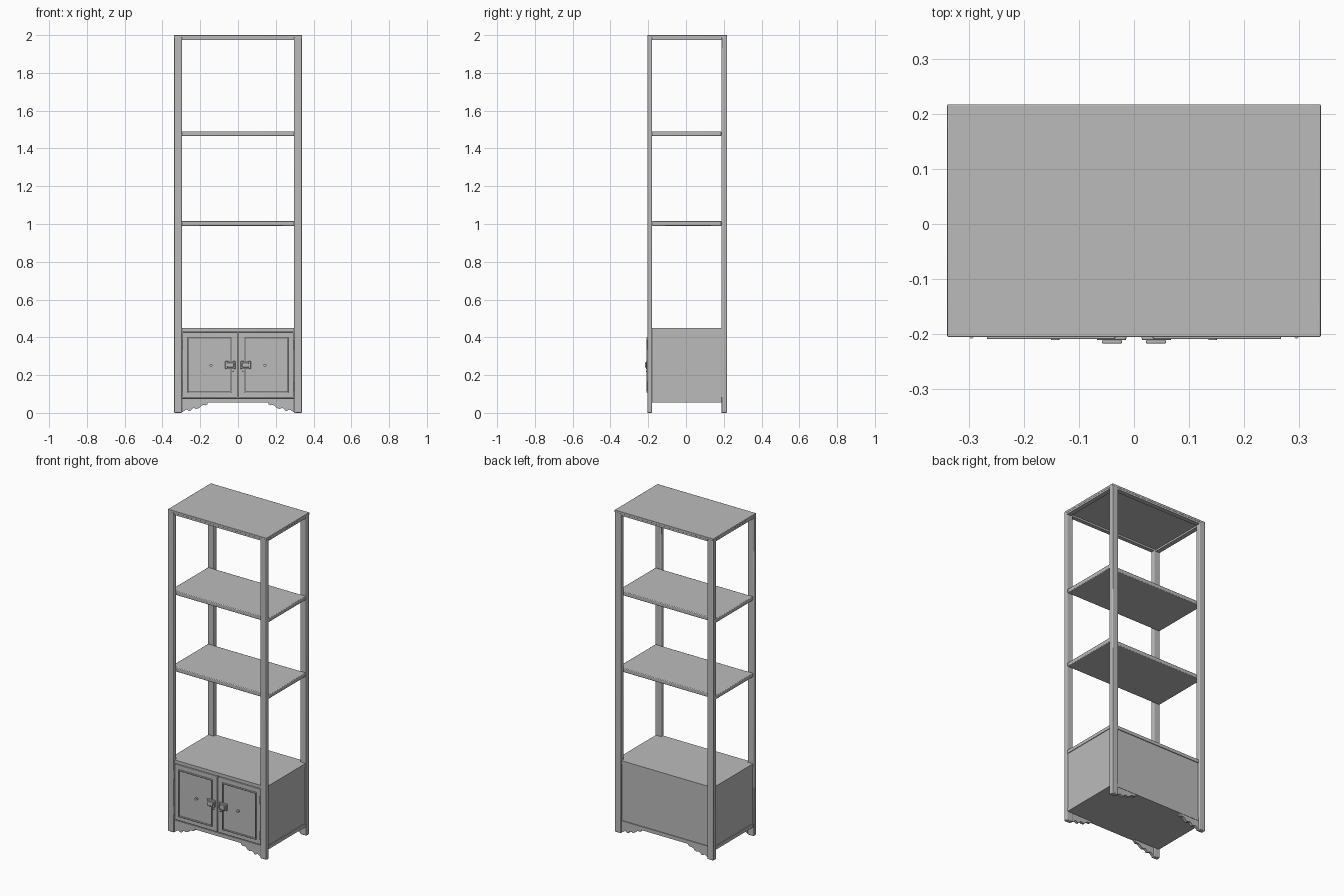
import bpy, bmesh, math

if "Cube" in bpy.data.objects:
    bpy.data.objects.remove(bpy.data.objects["Cube"])

grey = bpy.data.materials.new("grey_paint")
grey.diffuse_color = (0.5, 0.5, 0.5, 1)
grey.use_nodes = True
grey.node_tree.nodes["Principled BSDF"].inputs["Base Color"].default_value = grey.diffuse_color


def finish(ob, bevel=0.0, segments=2):
    ob.data.materials.append(grey)
    if bevel:
        m = ob.modifiers.new("bevel", 'BEVEL')
        m.width, m.segments = bevel, segments
    bpy.ops.object.select_all(action='DESELECT')
    ob.select_set(True)
    bpy.context.view_layer.objects.active = ob
    bpy.ops.object.shade_smooth_by_angle(angle=math.radians(35))
    return ob


def box(name, x0, x1, y0, y1, z0, z1, bevel=0.0, segments=2):
    bpy.ops.mesh.primitive_cube_add(size=1)
    ob = bpy.context.object
    ob.name = name
    for v in ob.data.vertices:
        v.co = (x1 if v.co.x > 0 else x0, y1 if v.co.y > 0 else y0, z1 if v.co.z > 0 else z0)
    return finish(ob, bevel, segments)


def rod(name, loc, radius, depth, axis, sides=12):
    rot = (math.pi / 2, 0, 0) if axis == 'y' else (0, 0, 0)
    bpy.ops.mesh.primitive_cylinder_add(vertices=sides, radius=radius, depth=depth, location=loc, rotation=rot)
    ob = bpy.context.object
    ob.name = name
    return finish(ob)


def prism(name, outline, y0, y1):
    """Extrude an xz outline from y0 to y1."""
    bm = bmesh.new()
    face = bm.faces.new([bm.verts.new((x, y0, z)) for x, z in outline])
    ext = bmesh.ops.extrude_face_region(bm, geom=[face])
    for v in ext["geom"]:
        if isinstance(v, bmesh.types.BMVert):
            v.co.y = y1
    bmesh.ops.recalc_face_normals(bm, faces=bm.faces)
    me = bpy.data.meshes.new(name)
    bm.to_mesh(me)
    bm.free()
    ob = bpy.data.objects.new(name, me)
    bpy.context.collection.objects.link(ob)
    return finish(ob)


def span(s, a, b):
    return sorted((s * a, s * b))


W, WI = 0.339, 0.297            # outer and inner half width
YF, YFI, YBI, YB = -0.205, -0.18, 0.187, 0.217

# Corner posts
for s in (-1, 1):
    box("front_post", *span(s, WI, W), YF, YFI, 0, 1.99, 0.004)
    box("back_post", *span(s, WI, W), YBI, YB, 0, 1.99, 0.004)

# Top board with rails beneath its edges
box("top_board", -W, W, YF, YB, 1.986, 2.0, 0.002)
box("top_front_rail", -WI, WI, YF + 0.001, YFI, 1.975, 1.988)
box("top_back_rail", -WI, WI, YBI, YB - 0.001, 1.975, 1.988)
for s in (-1, 1):
    box("top_side_rail", *span(s, 0.31, W - 0.001), YFI, YBI, 1.975, 1.988)

# Open shelves
for z in (0.99, 1.466):
    box("shelf", -0.336, 0.336, YFI, YBI, z, z + 0.025, 0.004)

# Cabinet carcass
box("cabinet_top", -0.334, 0.334, YFI, YBI, 0.43, 0.45)
box("cabinet_top_front_edge", -WI, WI, -0.198, YFI, 0.43, 0.45)
box("cabinet_top_back_edge", -WI, WI, YBI, 0.21, 0.43, 0.45)
box("cabinet_floor", -0.33, 0.33, YFI, YBI, 0.055, 0.078)
box("cabinet_back", -WI, WI, YBI - 0.005, 0.205, 0.076, 0.43)
for s in (-1, 1):
    box("cabinet_side", *span(s, 0.31, 0.33), YFI, YBI, 0.076, 0.432)
    box("side_bottom_rail", *span(s, 0.31, 0.334), YFI, YBI, 0.055, 0.077)
box("front_bottom_rail", -WI, WI, -0.198, YFI, 0.055, 0.077)
box("back_bottom_rail", -WI, WI, YBI, 0.21, 0.055, 0.077)

# Doors with framed panels, knobs, latches and hinges
for s in (-1, 1):
    box("door", *span(s, 0.002, 0.294), -0.2, YFI, 0.081, 0.427, 0.002)
    px0, px1, pz0, pz1, t = 0.034, 0.267, 0.108, 0.4, 0.006
    for name, a, b, c, d in (("panel_bead_inner", px0, px0 + t, pz0, pz1),
                             ("panel_bead_outer", px1 - t, px1, pz0, pz1),
                             ("panel_bead_low", px0, px1, pz0, pz0 + t),
                             ("panel_bead_high", px0, px1, pz1 - t, pz1)):
        box(name, *span(s, a, b), -0.209, -0.199, c, d, 0.002)
    rod("door_knob", (s * 0.143, -0.204, 0.252), 0.008, 0.014, 'y')
    box("latch_plate", *span(s, 0.014, 0.068), -0.211, -0.199, 0.232, 0.275, 0.003)
    box("latch_grip", *span(s, 0.022, 0.058), -0.217, -0.21, 0.241, 0.266, 0.002)
    rod("latch_pin", (s * 0.025, -0.205, 0.22), 0.004, 0.012, 'y', 8)
    for z in (0.14, 0.36):
        rod("hinge_pin", (s * 0.295, -0.204, z), 0.004, 0.05, 'z', 8)

# Scalloped foot brackets, front and back
scallop = [(0.297, 0.056), (0.16, 0.056), (0.161, 0.047), (0.17, 0.04), (0.185, 0.042),
           (0.195, 0.037), (0.205, 0.026), (0.22, 0.021), (0.234, 0.026), (0.243, 0.022),
           (0.252, 0.01), (0.262, 0.012), (0.274, 0.018), (0.286, 0.01), (0.297, 0.003)]
for s in (-1, 1):
    for name, a, b in (("front_foot_bracket", -0.198, -0.182), ("back_foot_bracket", 0.191, 0.208)):
        prism(name, [(s * x, z) for x, z in scallop], a, b)
